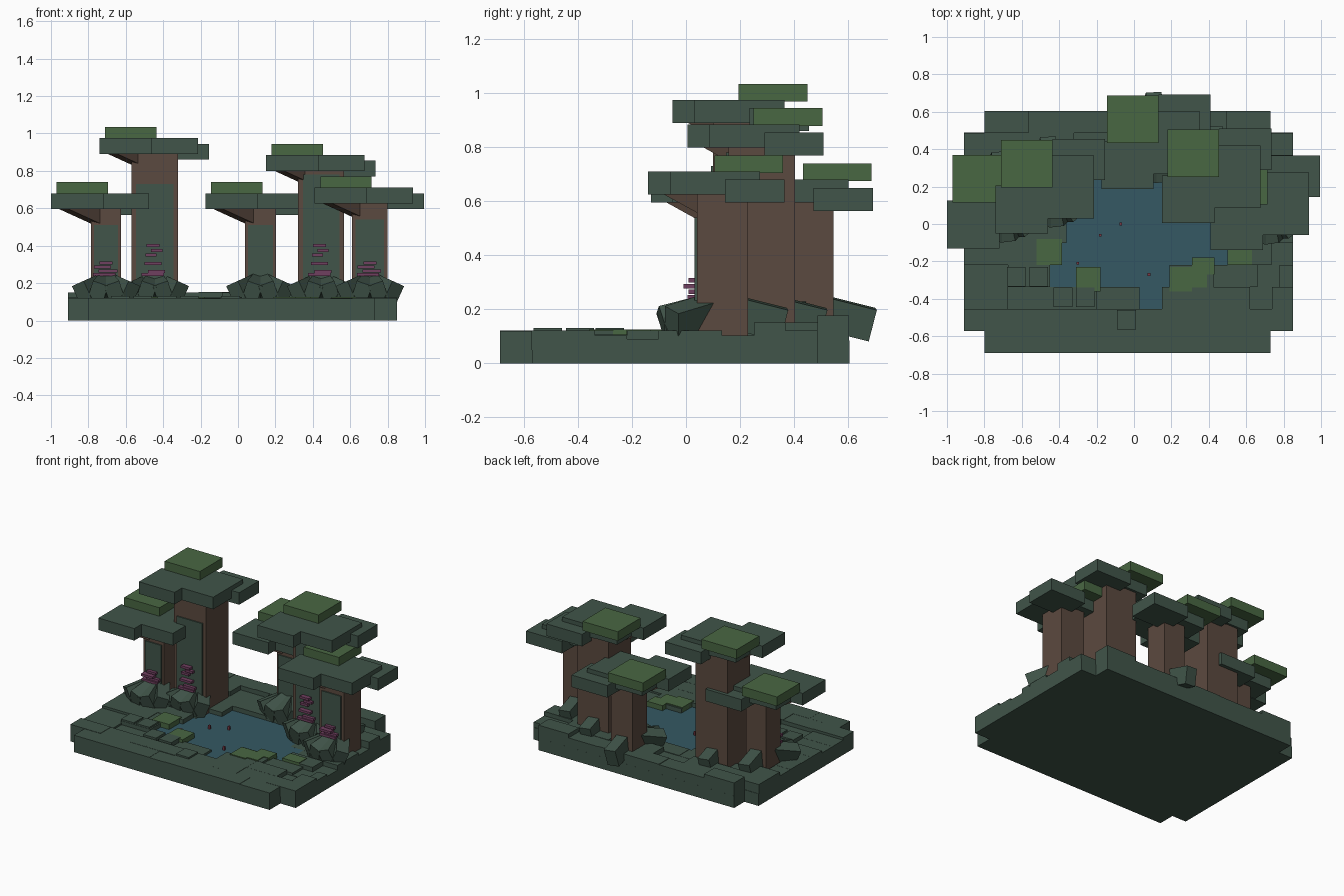
import bpy, bmesh, math, random
from mathutils import Vector, Matrix, Euler

random.seed(4)
cube = bpy.data.objects.get("Cube")
if cube:
    bpy.data.objects.remove(cube, do_unlink=True)


def material(name, rgb):
    m = bpy.data.materials.new(name)
    m.use_nodes = True
    m.diffuse_color = (*rgb, 1)
    m.node_tree.nodes["Principled BSDF"].inputs["Base Color"].default_value = (*rgb, 1)
    return m


STONE = material("mossy_stone", (0.052, 0.09, 0.067))
LEAF = material("leaf_green", (0.066, 0.135, 0.055))
BARK = material("bark_brown", (0.105, 0.068, 0.05))
WATER = material("pond_blue", (0.035, 0.098, 0.125))
FUNGUS = material("fungus_purple", (0.16, 0.05, 0.115))
BERRY = material("berry_red", (0.2, 0.04, 0.06))


class Part:
    """Collects boxes into one flat shaded object."""

    def __init__(self, name, mat):
        self.name, self.mat, self.bm = name, mat, bmesh.new()

    def box(self, x0, x1, y0, y1, z0, z1):
        centre = Vector((x0 + x1, y0 + y1, z0 + z1)) / 2
        return self.turned(centre, (x1 - x0, y1 - y0, z1 - z0))

    def turned(self, centre, size, rot=Matrix.Identity(4)):
        m = Matrix.Translation(centre) @ rot @ Matrix.Diagonal((*size, 1))
        bmesh.ops.create_cube(self.bm, size=1, matrix=m)
        return self

    def finish(self):
        mesh = bpy.data.meshes.new(self.name)
        self.bm.to_mesh(mesh)
        self.bm.free()
        mesh.materials.append(self.mat)
        ob = bpy.data.objects.new(self.name, mesh)
        bpy.context.collection.objects.link(ob)
        return ob


# Ground with stepped corners
ground = Part("ground", STONE)
ground.box(-0.91, 0.85, -0.57, 0.49, 0, 0.085)
ground.box(-0.80, 0.73, -0.69, 0.605, 0, 0.0845)
ground.finish()

# Rows of paving stones leave a gap for the pond
CELL = 0.1177
PONDS = {2: (0.03, 0.15), 3: (-0.45, 0.19), 4: (-0.45, 0.5), 5: (-0.36, 0.5),
         6: (-0.34, 0.4), 7: (-0.22, 0.32)}
stones = Part("paving_stones", STONE)
water = Part("pond_water", WATER)


def stone_run(x0, x1, y0, row):
    x = x0
    while x < x1 - 0.01:
        end = min(x + random.choice((1, 2, 2, 3)) * CELL, x1)
        if x1 - end < 0.05:
            end = x1
        near_edge = x == x0 or end == x1
        if row >= 10:
            top = 0.175 if near_edge else 0.15
        elif row >= 8:
            top = random.choice((0.12, 0.15))
        elif row < 2:
            top = 0.12
        else:
            top = random.choice((0.09, 0.105, 0.12, 0.12))
        stones.box(x, end, y0, y0 + CELL, 0.05, top + random.uniform(-0.002, 0.002))
        x = end


for row in range(11):
    y0 = -0.69 + row * CELL
    left, right = (-0.80, 0.73) if row in (0, 10) else (-0.91, 0.85)
    if row in PONDS:
        a, b = PONDS[row]
        stone_run(left, a, y0, row)
        stone_run(b, right, y0, row)
        water.box(a, b, y0, y0 + CELL, 0.08, 0.09)
    else:
        stone_run(left, right, y0, row)
water.finish()

# Small raised stones
for x, y in ((-0.56, -0.335), (-0.68, -0.335), (-0.31, -0.445), (-0.43, -0.445), (-0.09, -0.565)):
    stones.box(x, x + 0.1, y, y + 0.105, 0.08, 0.13)
stones.finish()

# Moss patches and floating berries
moss = Part("moss_patches", LEAF)
for x0, x1, y0, y1 in ((-0.52, -0.385, -0.22, -0.08), (-0.31, -0.18, -0.36, -0.23),
                       (0.19, 0.31, -0.36, -0.23), (0.31, 0.43, -0.27, -0.18),
                       (0.31, 0.39, -0.34, -0.27), (0.5, 0.63, -0.22, -0.13)):
    moss.box(x0, x1, y0, y1, 0.08, 0.126)
moss.finish()
berries = Part("pond_berries", BERRY)
for x, y in ((-0.07, 0), (-0.18, -0.06), (-0.3, -0.21), (0.08, -0.27)):
    berries.box(x - 0.007, x + 0.007, y - 0.007, y + 0.007, 0.085, 0.115)
berries.finish()


def tree(label, cx, cy, half, under, panel_top, shelves):
    """One tree; under is the height of the underside of its main canopy."""
    front = cy - half
    top = under + 0.085

    trunk = Part(label + "_trunk", BARK)
    trunk.box(cx - half, cx + half, front, cy + half, 0.08, under + 0.02)
    # Slanting branch towards the front left
    start, end = Vector((cx, cy, under - 0.06)), Vector((cx - 0.23, cy - 0.19, under + 0.045))
    way = end - start
    trunk.turned((start + end) / 2, (0.08, 0.08, way.length),
                 way.to_track_quat('Z', 'Y').to_matrix().to_4x4())
    trunk.finish()

    panel = Part(label + "_moss_panel", STONE)
    w = half * 0.8
    panel.box(cx - w, cx + w, front - 0.008, front + 0.001, 0.09, panel_top)
    panel.finish()

    # Canopy of overlapping slabs
    canopy = Part(label + "_canopy", STONE)
    canopy.box(cx - 0.295, cx - 0.015, cy - 0.275, cy - 0.02, under, top)
    canopy.box(cx - 0.03, cx + 0.23, cy - 0.195, cy + 0.14, under, top)
    canopy.box(cx - 0.2, cx, cy - 0.1, cy + 0.14, under + 0.003, top - 0.003)
    canopy.box(cx + 0.01, cx + 0.29, cy + 0.01, cy + 0.23, under - 0.03, top - 0.03)
    canopy.finish()
    crown = Part(label + "_crown", LEAF)
    crown.box(cx - 0.265, cx + 0.01, cy - 0.03, cy + 0.225, top - 0.005, top + 0.06)
    crown.finish()

    # Tilted roots: a fan in front and one behind
    roots = Part(label + "_roots", STONE)
    for i, deg in enumerate((-124, -102, -78, -56, 95)):
        a = math.radians(deg)
        reach = 0.14
        rot = Euler((math.radians(20 * (-1) ** i if deg < 0 else 6), math.radians(14), a)).to_matrix().to_4x4()
        roots.turned((cx + reach * math.cos(a), cy + reach * math.sin(a), 0.165),
                     (0.18, 0.085, 0.12), rot)
    roots.finish()

    # Shelf fungus on the front of the trunk
    if shelves:
        fungus = Part(label + "_shelf_fungus", FUNGUS)
        for z, dx, width, depth in shelves:
            fungus.box(cx + dx - width / 2, cx + dx + width / 2, front - depth, front, z - 0.008, z + 0.008)
        fungus.finish()


LOW = ((0.245, -0.01, 0.12, 0.035), (0.265, 0.01, 0.1, 0.03),
       (0.285, -0.02, 0.09, 0.05), (0.308, 0, 0.07, 0.03))
HIGH = ((0.245, -0.01, 0.12, 0.035), (0.262, 0.01, 0.09, 0.03), (0.305, -0.01, 0.09, 0.04),
        (0.35, -0.02, 0.06, 0.03), (0.375, 0.01, 0.06, 0.03), (0.4, -0.01, 0.07, 0.04))

tree("left_front_tree", 0.705, 0.135, 0.095, 0.625, 0.54, LOW)
tree("left_tall_tree", 0.445, 0.28, 0.123, 0.80, 0.78, HIGH)
tree("back_tree", 0.12, 0.463, 0.083, 0.595, 0.51, ())
tree("right_tall_tree", -0.445, 0.225, 0.125, 0.89, 0.73, HIGH)
tree("right_front_tree", -0.705, 0.145, 0.08, 0.595, 0.51, LOW)
